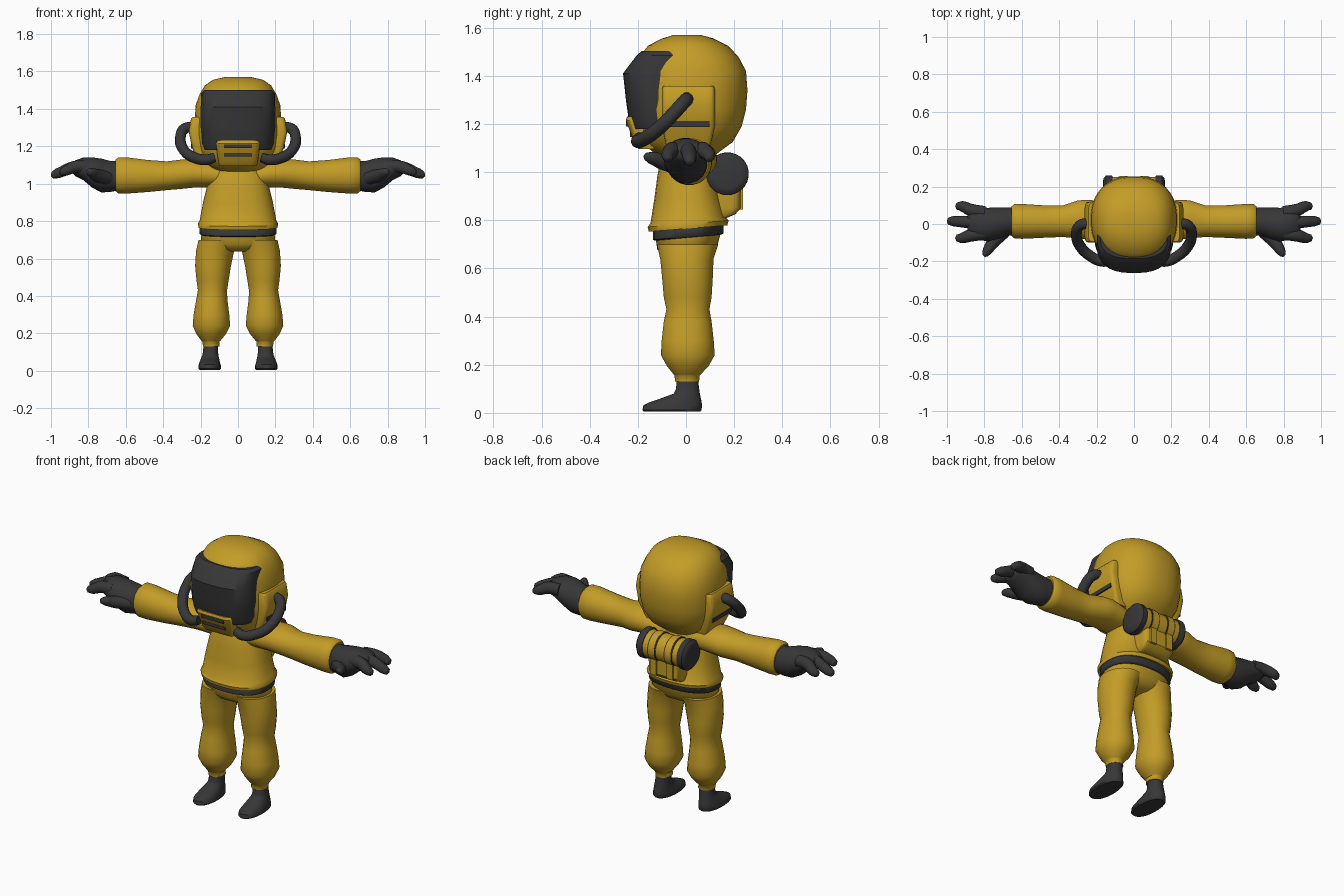
import bpy, bmesh, math
from mathutils import Vector


def material(name, rgb):
    m = bpy.data.materials.new(name)
    m.diffuse_color = (*rgb, 1)
    return m


YELLOW = material("suit yellow", (0.55, 0.335, 0.02))
DARK = material("dark rubber", (0.038, 0.038, 0.04))


def finish(ob, mat, mirror, angle=45):
    bpy.context.collection.objects.link(ob)
    ob.data.materials.append(mat)
    if mirror:
        ob.modifiers.new("mirror", "MIRROR")
    if ob.type == "MESH":
        bpy.ops.object.select_all(action="DESELECT")
        ob.select_set(True)
        bpy.context.view_layer.objects.active = ob
        bpy.ops.object.shade_smooth_by_angle(angle=math.radians(angle))
    return ob


def loft(name, mat, rings, axis="z", n=24, power=2.0, slope=0.0, mirror=False, angle=45):
    """Skin superellipse rings given as (position, u0, u1, v0, v1)."""
    bm = bmesh.new()
    loops = []
    for t, u0, u1, v0, v1 in rings:
        loop = []
        for i in range(n):
            a = 2 * math.pi * (i + 0.5) / n
            c, s = math.cos(a), math.sin(a)
            u = (u0 + u1) / 2 + (u1 - u0) / 2 * math.copysign(abs(c) ** (2 / power), c)
            v = (v0 + v1) / 2 + (v1 - v0) / 2 * math.copysign(abs(s) ** (2 / power), s)
            p = (u, v, t + slope * v) if axis == "z" else (t, u, v)
            loop.append(bm.verts.new(p))
        loops.append(loop)
    for a, b in zip(loops, loops[1:]):
        for i in range(n):
            j = (i + 1) % n
            bm.faces.new((a[i], a[j], b[j], b[i]))
    bm.faces.new(loops[0])
    bm.faces.new(loops[-1])
    bmesh.ops.recalc_face_normals(bm, faces=bm.faces)
    me = bpy.data.meshes.new(name)
    bm.to_mesh(me)
    bm.free()
    return finish(bpy.data.objects.new(name, me), mat, mirror, angle)


def tube(name, mat, points, mirror=True):
    """Round tube through (x, y, z, radius) points."""
    cu = bpy.data.curves.new(name, "CURVE")
    cu.dimensions = "3D"
    cu.bevel_depth = 1.0
    cu.bevel_resolution = 3
    cu.resolution_u = 5
    cu.use_fill_caps = True
    sp = cu.splines.new("BEZIER")
    sp.bezier_points.add(len(points) - 1)
    for bp, p in zip(sp.bezier_points, points):
        bp.co = Vector(p[:3])
        bp.radius = p[3]
        bp.handle_left_type = bp.handle_right_type = "AUTO"
    return finish(bpy.data.objects.new(name, cu), mat, mirror)


def sym(t, x, y0, y1):
    return (t, -x, x, y0, y1)


def box(name, mat, x0, x1, y0, y1, z0, z1, mirror=False):
    bm = bmesh.new()
    bmesh.ops.create_cube(bm, size=1)
    for v in bm.verts:
        v.co = (x0 if v.co.x < 0 else x1, y0 if v.co.y < 0 else y1, z0 if v.co.z < 0 else z1)
    me = bpy.data.meshes.new(name)
    bm.to_mesh(me)
    bm.free()
    return finish(bpy.data.objects.new(name, me), mat, mirror)


# Helmet shell and visor
loft("helmet", YELLOW, [
    sym(1.06, 0.11, -0.09, 0.11), sym(1.085, 0.15, -0.14, 0.14),
    sym(1.125, 0.19, -0.185, 0.195), sym(1.19, 0.222, -0.205, 0.232),
    sym(1.26, 0.232, -0.212, 0.25), sym(1.34, 0.232, -0.212, 0.256),
    sym(1.42, 0.227, -0.208, 0.25), sym(1.48, 0.205, -0.195, 0.218),
    sym(1.525, 0.178, -0.158, 0.175), sym(1.555, 0.135, -0.1, 0.115),
    sym(1.57, 0.07, -0.05, 0.06)], n=36, power=2.3, angle=60)
loft("visor", DARK, [
    sym(1.18, 0.18, -0.225, 0.02), sym(1.215, 0.193, -0.238, 0.05),
    sym(1.30, 0.2, -0.25, 0.06), sym(1.41, 0.2, -0.262, 0.06),
    sym(1.485, 0.197, -0.205, 0.05), sym(1.502, 0.18, -0.185, 0.04)],
    n=36, power=2.6, angle=30)

# Breathing plate with two vents
loft("mouth_plate", YELLOW, [
    sym(1.095, 0.10, -0.195, -0.05), sym(1.115, 0.105, -0.213, -0.05),
    sym(1.215, 0.12, -0.25, -0.05), sym(1.23, 0.115, -0.245, -0.05)],
    n=32, power=6, angle=35)
for z, y in ((1.2, -0.249), (1.155, -0.2325)):
    box("mouth_vent", DARK, -0.075, 0.075, y, y + 0.009, z - 0.01, z + 0.01)

# Ear plates, vents and breathing hoses
loft("ear_plate", YELLOW, [
    (1.10, 0.08, 0.205, -0.08, 0.10), (1.19, 0.08, 0.245, -0.1, 0.12),
    (1.28, 0.08, 0.264, -0.1, 0.12), (1.345, 0.08, 0.252, -0.1, 0.12),
    (1.357, 0.08, 0.243, -0.095, 0.115)], n=32, power=9, mirror=True, angle=30)
box("ear_vent", DARK, 0.244, 0.252, -0.08, 0.098, 1.188, 1.213, mirror=True)
tube("breathing_hose", DARK, [
    (0.24, 0.005, 1.305, 0.028), (0.285, -0.005, 1.295, 0.029),
    (0.308, -0.05, 1.245, 0.029), (0.29, -0.115, 1.18, 0.029),
    (0.235, -0.17, 1.14, 0.029), (0.17, -0.2, 1.128, 0.029),
    (0.125, -0.195, 1.14, 0.026)])

# Jacket, belt and hips
loft("jacket", YELLOW, [
    sym(0.775, 0.19, -0.13, 0.14), sym(0.765, 0.212, -0.155, 0.172),
    sym(0.785, 0.215, -0.16, 0.178), sym(0.80, 0.206, -0.148, 0.165),
    sym(0.90, 0.187, -0.132, 0.145), sym(0.99, 0.165, -0.12, 0.13),
    sym(1.05, 0.148, -0.108, 0.12), sym(1.10, 0.12, -0.09, 0.10)],
    n=32, power=2.4, slope=0.08)
loft("belt", DARK, [
    sym(0.727, 0.198, -0.13, 0.148), sym(0.732, 0.206, -0.138, 0.157),
    sym(0.77, 0.206, -0.138, 0.157), sym(0.78, 0.19, -0.125, 0.14)],
    n=32, power=2.4, slope=0.09, angle=60)
loft("hips", YELLOW, [
    sym(0.64, 0.09, -0.065, 0.075), sym(0.655, 0.15, -0.098, 0.105),
    sym(0.685, 0.198, -0.12, 0.13), sym(0.74, 0.197, -0.128, 0.145)],
    n=32, power=2.3, slope=0.05, angle=60)

# Baggy trouser legs and boots
loft("trouser_leg", YELLOW, [
    (0.13, 0.098, 0.188, -0.046, 0.055), (0.155, 0.1, 0.19, -0.048, 0.057),
    (0.16, 0.094, 0.196, -0.052, 0.062), (0.195, 0.065, 0.222, -0.08, 0.095),
    (0.24, 0.041, 0.243, -0.105, 0.12), (0.30, 0.046, 0.238, -0.102, 0.116),
    (0.38, 0.056, 0.224, -0.093, 0.107), (0.43, 0.058, 0.215, -0.082, 0.098),
    (0.48, 0.05, 0.222, -0.093, 0.107), (0.56, 0.037, 0.23, -0.1, 0.112),
    (0.64, 0.02, 0.225, -0.108, 0.115), (0.70, -0.01, 0.212, -0.122, 0.135)],
    n=24, power=2.1, mirror=True, angle=50)
loft("boot", DARK, [
    (0.005, 0.096, 0.206, -0.175, 0.06), (0.012, 0.09, 0.213, -0.182, 0.066),
    (0.032, 0.092, 0.211, -0.178, 0.067), (0.045, 0.096, 0.206, -0.15, 0.066),
    (0.062, 0.1, 0.2, -0.1, 0.062), (0.08, 0.104, 0.192, -0.052, 0.058),
    (0.10, 0.106, 0.188, -0.042, 0.055), (0.14, 0.106, 0.184, -0.038, 0.05)],
    n=24, power=2.2, mirror=True)

# Sleeves
loft("sleeve", YELLOW, [
    (0.08, -0.08, 0.11, 0.98, 1.10), (0.16, -0.085, 0.12, 0.98, 1.12),
    (0.24, -0.083, 0.13, 0.978, 1.133), (0.30, -0.078, 0.127, 0.972, 1.13),
    (0.38, -0.07, 0.1, 0.965, 1.12), (0.48, -0.074, 0.1, 0.955, 1.127),
    (0.60, -0.08, 0.108, 0.946, 1.142), (0.64, -0.077, 0.107, 0.947, 1.142),
    (0.655, -0.065, 0.095, 0.96, 1.128), (0.655, -0.03, 0.06, 1.0, 1.09)],
    axis="x", power=2.1, mirror=True)

# Gloves: palm, three fingers and thumb
loft("palm", DARK, [
    (0.63, -0.06, 0.088, 0.965, 1.12), (0.68, -0.065, 0.09, 0.955, 1.122),
    (0.73, -0.085, 0.088, 0.952, 1.135), (0.78, -0.095, 0.088, 0.978, 1.142),
    (0.83, -0.085, 0.088, 1.02, 1.14), (0.87, -0.07, 0.085, 1.04, 1.125),
    (0.89, -0.05, 0.065, 1.06, 1.11)], axis="x", n=20, mirror=True, angle=60)
for y0, y1, tip, drop in ((0.06, 0.095, 0.955, 0.0), (0.005, 0.015, 1.0, 0.015), (-0.05, -0.075, 0.955, 0.0)):
    tube("finger", DARK, [
        (0.80, y0, 1.09, 0.036), (0.87, y0 * 0.6 + y1 * 0.4, 1.09, 0.034),
        (tip - 0.035, y1, 1.07 - drop, 0.028), (tip - 0.008, y1, 1.06 - drop, 0.019),
        (tip, y1, 1.058 - drop, 0.004)])
tube("thumb", DARK, [
    (0.70, -0.04, 1.03, 0.04), (0.755, -0.1, 1.045, 0.034),
    (0.785, -0.145, 1.06, 0.026), (0.796, -0.168, 1.065, 0.016),
    (0.798, -0.175, 1.066, 0.004)])


# Back roll: barrel, end caps and strap lines
def disc(x, r):
    return (x, 0.172 - r, 0.172 + r, 0.993 - r, 0.993 + r)


loft("back_roll", YELLOW, [disc(-0.125, 0.081), disc(0.125, 0.081)], axis="x")
loft("roll_cap", DARK, [disc(0.115, 0.085), disc(0.122, 0.089), disc(0.15, 0.088),
                        disc(0.162, 0.074), disc(0.165, 0.06)], axis="x", mirror=True, angle=35)
loft("roll_strap", YELLOW, [disc(0.035, 0.086), disc(0.075, 0.086)], axis="x", mirror=True)
loft("strap_line", DARK, [disc(0.028, 0.084), disc(0.035, 0.084)], axis="x", mirror=True)
loft("strap_edge", DARK, [disc(0.075, 0.084), disc(0.082, 0.084)], axis="x", mirror=True)

# Pouch below the roll, with hanging strap ends
loft("back_pouch", YELLOW, [
    sym(0.81, 0.09, 0.08, 0.17), sym(0.825, 0.1, 0.08, 0.205), sym(0.85, 0.105, 0.08, 0.228),
    sym(0.97, 0.105, 0.08, 0.23)], n=32, power=6, angle=35)
box("pouch_strap", YELLOW, 0.035, 0.075, 0.1, 0.237, 0.845, 0.96, mirror=True)
